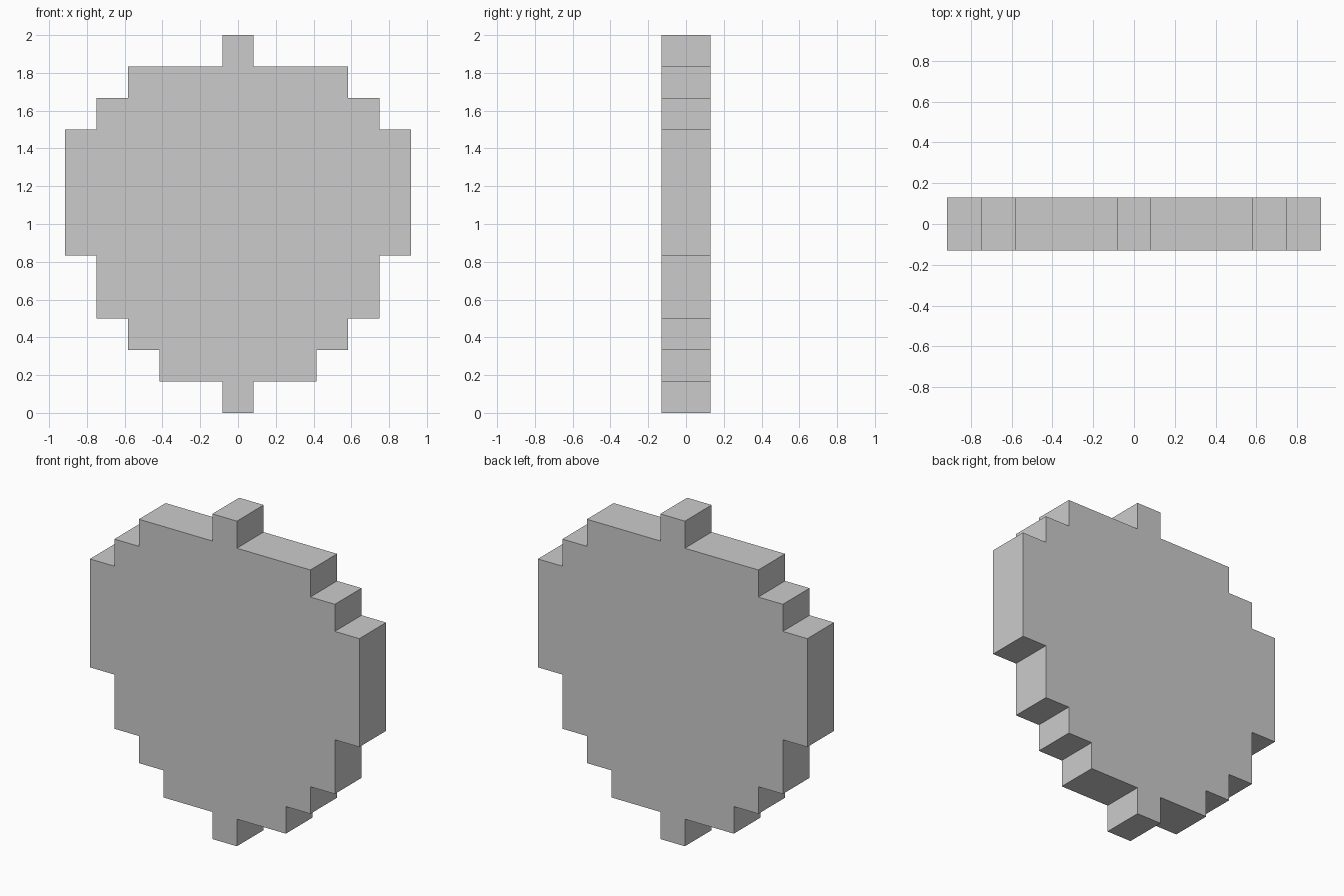
import bpy
import bmesh
from mathutils import Vector

if "Cube" in bpy.data.objects:
    bpy.data.objects.remove(bpy.data.objects["Cube"])

UNIT = 2 / 12        # one step of the blocky outline
HALF_DEPTH = 0.13

# (half width, bottom, top) of each row, in steps, from the ground up
ROWS = [(0.5, 0, 1), (2.5, 1, 2), (3.5, 2, 3), (4.5, 3, 5),
        (5.5, 5, 9), (4.5, 9, 10), (3.5, 10, 11), (0.5, 11, 12)]

# Stepped outline: up the right side, then mirrored down the left
right = [(w, z) for w, low, high in ROWS for z in (low, high)]
outline = right + [(-w, z) for w, z in reversed(right)]

# Flat plate extruded from front to back
bm = bmesh.new()
verts = [bm.verts.new((x * UNIT, -HALF_DEPTH, z * UNIT)) for x, z in outline]
front = bm.faces.new(verts)
extruded = bmesh.ops.extrude_face_region(bm, geom=[front], use_keep_orig=True)
back = [g for g in extruded["geom"] if isinstance(g, bmesh.types.BMVert)]
bmesh.ops.translate(bm, verts=back, vec=Vector((0, 2 * HALF_DEPTH, 0)))
bmesh.ops.recalc_face_normals(bm, faces=bm.faces)

mesh = bpy.data.meshes.new("stepped_plate")
bm.to_mesh(mesh)
bm.free()
plate = bpy.data.objects.new("stepped_plate", mesh)
bpy.context.collection.objects.link(plate)
